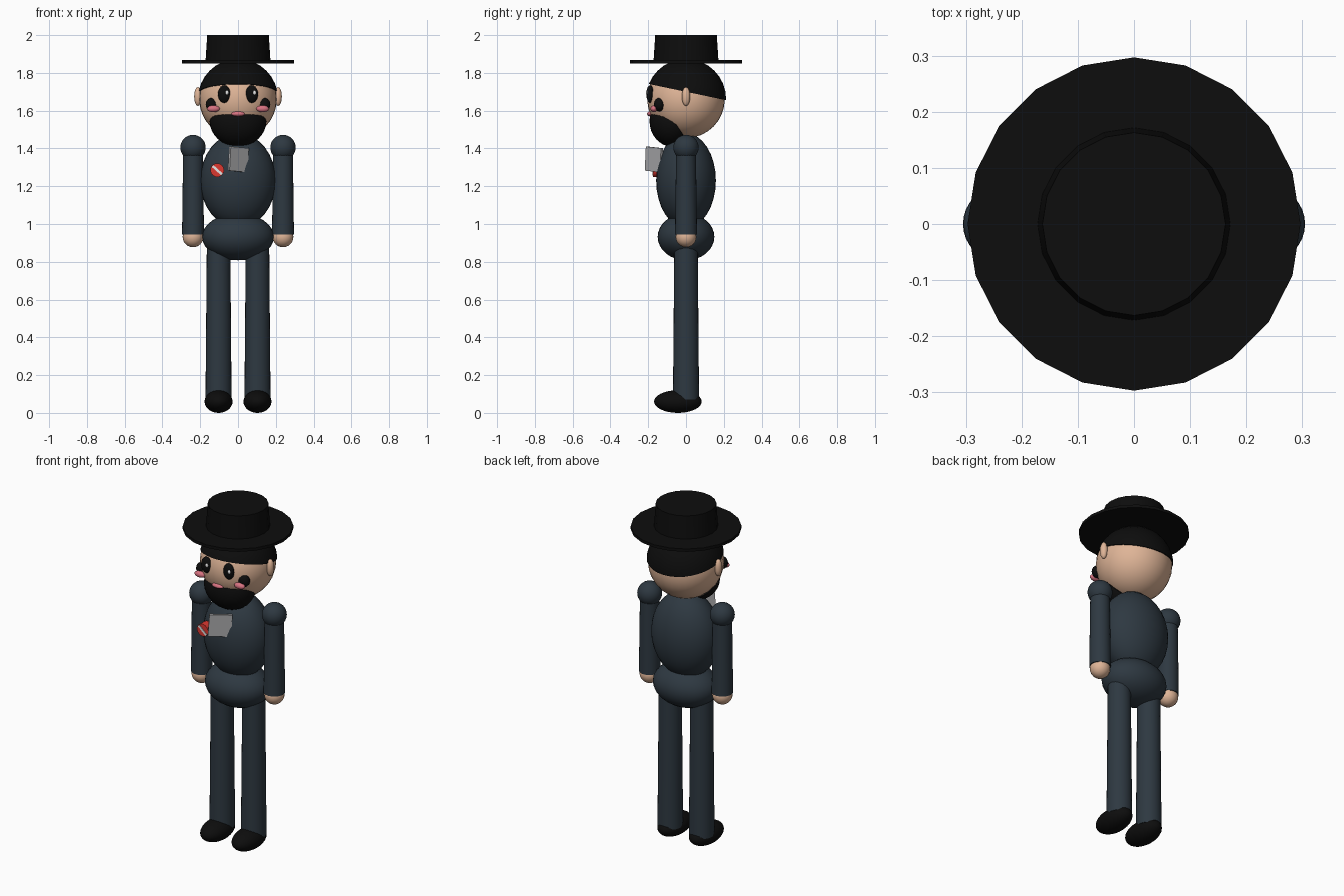
import bpy, bmesh, math
from mathutils import Vector, Matrix

if "Cube" in bpy.data.objects:
    bpy.data.objects.remove(bpy.data.objects["Cube"])


def mat(name, r, g, b):
    m = bpy.data.materials.new(name)
    m.diffuse_color = (r, g, b, 1)
    m.use_nodes = True
    m.node_tree.nodes["Principled BSDF"].inputs["Base Color"].default_value = m.diffuse_color
    return m


SUIT = mat("suit_slate", 0.027, 0.040, 0.053)
BLACK = mat("black", 0.004, 0.004, 0.004)
SKIN = mat("skin", 0.74, 0.46, 0.31)
PINK = mat("pink", 0.68, 0.17, 0.22)
RED = mat("red", 0.72, 0.04, 0.03)
GREY = mat("grey", 0.42, 0.42, 0.43)
WHITE = mat("white", 0.85, 0.85, 0.85)


def finish(name, bm, material, angle=40):
    me = bpy.data.meshes.new(name)
    bm.normal_update()
    bm.to_mesh(me)
    bm.free()
    ob = bpy.data.objects.new(name, me)
    bpy.context.collection.objects.link(ob)
    me.materials.append(material)
    bpy.ops.object.select_all(action='DESELECT')
    ob.select_set(True)
    bpy.context.view_layer.objects.active = ob
    bpy.ops.object.shade_smooth_by_angle(angle=math.radians(angle))
    return ob


def ball(name, loc, radii, material, cuts=(), rot=None, seg=32):
    """Ellipsoid; each cut is (point, normal) and removes the normal side."""
    bm = bmesh.new()
    bmesh.ops.create_uvsphere(bm, u_segments=seg, v_segments=seg // 2, radius=1)
    m = Matrix.Translation(loc) @ (rot or Matrix()) @ Matrix.Diagonal((*radii, 1))
    bm.transform(m)
    for co, no in cuts:
        bmesh.ops.bisect_plane(bm, geom=bm.verts[:] + bm.edges[:] + bm.faces[:],
                               plane_co=co, plane_no=no, clear_outer=True)
        bmesh.ops.holes_fill(bm, edges=[e for e in bm.edges if e.is_boundary])
    return finish(name, bm, material)


def tube(name, x, z0, z1, r0, r1, material, seg=24):
    bm = bmesh.new()
    bmesh.ops.create_cone(bm, cap_ends=True, segments=seg, radius1=r0, radius2=r1, depth=z1 - z0)
    bm.transform(Matrix.Translation((x, 0, (z0 + z1) / 2)))
    return finish(name, bm, material)


def box(name, loc, size, material, rot):
    bm = bmesh.new()
    bmesh.ops.create_cube(bm, size=1)
    bm.transform(Matrix.Translation(loc) @ rot @ Matrix.Diagonal((*size, 1)))
    return finish(name, bm, material)


# Hat
tube("hat_brim", 0, 1.85, 1.867, 0.297, 0.297, BLACK, 20)
tube("hat_crown", 0, 1.86, 2.0, 0.172, 0.163, BLACK, 20)

# Head, with hair cut off along a plane that drops toward the back
ball("head", (0, 0, 1.66), (0.205, 0.205, 0.205), SKIN)
ball("hair", (0, 0, 1.662), (0.212, 0.212, 0.212), BLACK,
     cuts=[((0, 0, 1.70), Vector((0, -0.21, -1)))])

# Beard with a flat top and a slanted back
ball("beard", (0, -0.075, 1.545), (0.15, 0.118, 0.135), BLACK,
     cuts=[((0, 0, 1.61), Vector((0, 0, 1))),
           ((0, -0.06, 1.54), Vector((0, 0.12, 0.08)))])
ball("mouth", (0, -0.19, 1.583), (0.036, 0.016, 0.013), PINK, seg=20)

# Torso and hips
ball("torso", (0, 0, 1.23), (0.2, 0.158, 0.25), SUIT)
ball("hips", (0, 0, 0.932), (0.19, 0.15, 0.124), SUIT)

# Paired parts
for side, s in (("left", -1), ("right", 1)):
    ball(side + "_ear", (s * 0.212, 0, 1.675), (0.02, 0.022, 0.05), SKIN, seg=20)
    ball(side + "_eye", (s * 0.073, -0.19, 1.688), (0.033, 0.02, 0.047), BLACK, seg=24)
    ball(side + "_eye_glint", (s * 0.073 + 0.014, -0.207, 1.695), (0.009, 0.006, 0.012), WHITE, seg=12)
    ball(side + "_sideburn", (s * 0.137, -0.14, 1.632), (0.034, 0.03, 0.036), BLACK, seg=20)
    ball(side + "_cheek", (s * 0.13, -0.17, 1.61), (0.034, 0.018, 0.018), PINK, seg=20)
    ball(side + "_shoulder", (s * 0.238, 0, 1.405), (0.067, 0.067, 0.067), SUIT)
    tube(side + "_arm", s * 0.238, 0.945, 1.41, 0.058, 0.052, SUIT)
    ball(side + "_hand", (s * 0.238, 0, 0.932), (0.055, 0.055, 0.055), SKIN, seg=24)
    tube(side + "_leg", s * 0.103, 0.07, 0.89, 0.069, 0.062, SUIT)
    ball(side + "_leg_top", (s * 0.103, 0, 0.875), (0.062, 0.062, 0.06), SUIT, seg=24)
    ball(side + "_shoe", (s * 0.103, -0.043, 0.06), (0.074, 0.126, 0.06), BLACK)

# Pocket card standing out from the chest, turned toward the front right
turn = Matrix.Rotation(math.radians(40), 4, 'Z') @ Matrix.Rotation(math.radians(4), 4, 'Y')
box("pocket_card", (0.002, -0.17, 1.342), (0.125, 0.014, 0.128), GREY, turn)

# Round badge with a diagonal stripe
bm = bmesh.new()
bmesh.ops.create_cone(bm, cap_ends=True, segments=24, radius1=0.036, radius2=0.036, depth=0.05)
bm.transform(Matrix.Translation((-0.11, -0.15, 1.285)) @ Matrix.Rotation(math.radians(90), 4, 'X'))
finish("badge", bm, RED)
box("badge_stripe", (-0.11, -0.175, 1.285), (0.066, 0.006, 0.013), WHITE,
    Matrix.Rotation(math.radians(42), 4, 'Y'))
